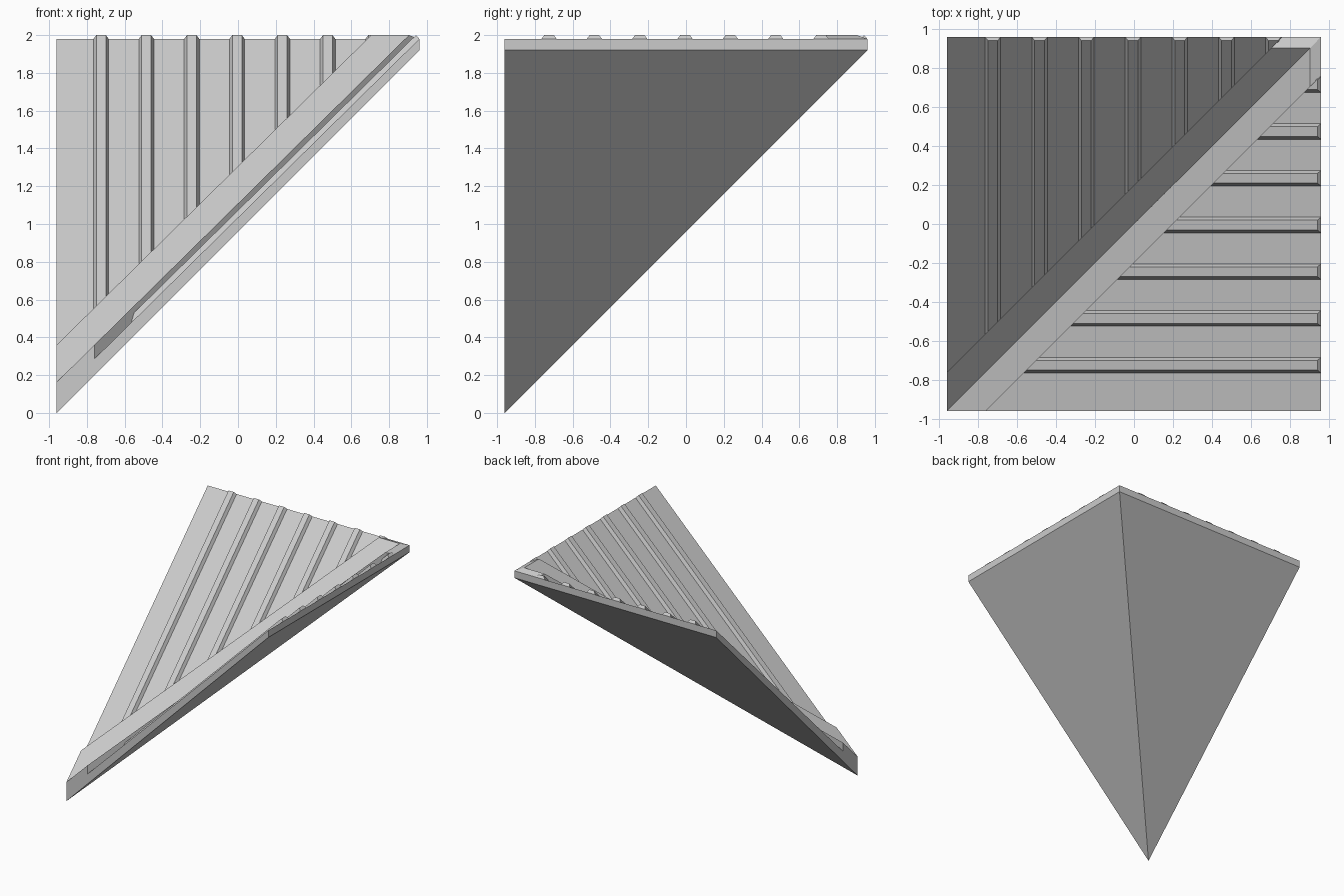
import bpy, bmesh
from mathutils import Vector

if "Cube" in bpy.data.objects:
    bpy.data.objects.remove(bpy.data.objects["Cube"])

E = 0.96          # half width of the tile
SLOPE = 0.985     # pitch of the upper surfaces
STRIP = 0.2       # valley strip width on each side

grey = bpy.data.materials.new("plain grey")
grey.use_nodes = True
colour = (0.6, 0.6, 0.6, 1)
grey.diffuse_color = colour
grey.node_tree.nodes["Principled BSDF"].inputs["Base Color"].default_value = colour


def prism(bm, rings):
    """Solid between two matching rings of points."""
    a, b = [[bm.verts.new(p) for p in r] for r in rings]
    n = len(a)
    bm.faces.new(a)
    bm.faces.new(b[::-1])
    for i in range(n):
        j = (i + 1) % n
        bm.faces.new((a[j], a[i], b[i], b[j]))


def cut(bm, offset, keep, fill):
    """Cut along y = x + offset; keep=1 keeps the valley side."""
    geom = bm.verts[:] + bm.edges[:] + bm.faces[:]
    res = bmesh.ops.bisect_plane(bm, geom=geom, plane_co=(0, offset, 0),
                                 plane_no=Vector((-1, 1, 0)) * keep,
                                 clear_outer=True)
    if fill:
        edges = [e for e in res["geom_cut"] if isinstance(e, bmesh.types.BMEdge)]
        bmesh.ops.edgeloop_fill(bm, edges=edges)


def finish(bm, name):
    """Add the other wing by swapping x and y, then make the object."""
    copy = bmesh.ops.duplicate(bm, geom=bm.verts[:] + bm.edges[:] + bm.faces[:])["geom"]
    for v in copy:
        if isinstance(v, bmesh.types.BMVert):
            v.co.x, v.co.y = v.co.y, v.co.x
    bmesh.ops.reverse_faces(bm, faces=[f for f in copy if isinstance(f, bmesh.types.BMFace)])
    bmesh.ops.remove_doubles(bm, verts=bm.verts[:], dist=0.0001)
    bmesh.ops.recalc_face_normals(bm, faces=bm.faces[:])
    mesh = bpy.data.meshes.new(name)
    bm.to_mesh(mesh)
    bm.free()
    mesh.materials.append(grey)
    bpy.context.collection.objects.link(bpy.data.objects.new(name, mesh))


def side_profile(points):
    return [[(x, y, z) for y, z in points] for x in (-E, E)]


# Two sloping slabs meeting in a valley
bm = bmesh.new()
low = 1.98 - 2 * E * SLOPE
prism(bm, side_profile([(-E, 0), (E, 2 * E), (E, 1.98), (-E, low)]))
cut(bm, 0, -1, False)
finish(bm, "roof_slabs")

# Raised strip along the valley, with a bevelled upper end
bm = bmesh.new()
top = 0.905
prism(bm, side_profile([(-E, low - 0.02), (E, 1.96), (E, 1.98), (top, 2.0),
                        (-E, 2 - (top + E) * SLOPE)]))
cut(bm, 0, -1, False)
cut(bm, STRIP, 1, True)
finish(bm, "valley_strip")

# Standing ribs running up each slope
bm = bmesh.new()
for k in range(7):
    x = -0.725 + 0.24 * k
    section = [(-0.04, 0), (0.04, 0), (0.025, 1), (-0.025, 1)]
    rings = []
    for y in (-E, E):
        z = 1.98 - (E - y) * SLOPE
        shift = 0.018 if y > 0 else 0
        rings.append([(x + dx, y - shift * h, z + 0.02 * h if shift else z + 0.038 * h)
                      for dx, h in section])
    prism(bm, rings)
cut(bm, STRIP - 0.02, -1, True)
finish(bm, "roof_ribs")
